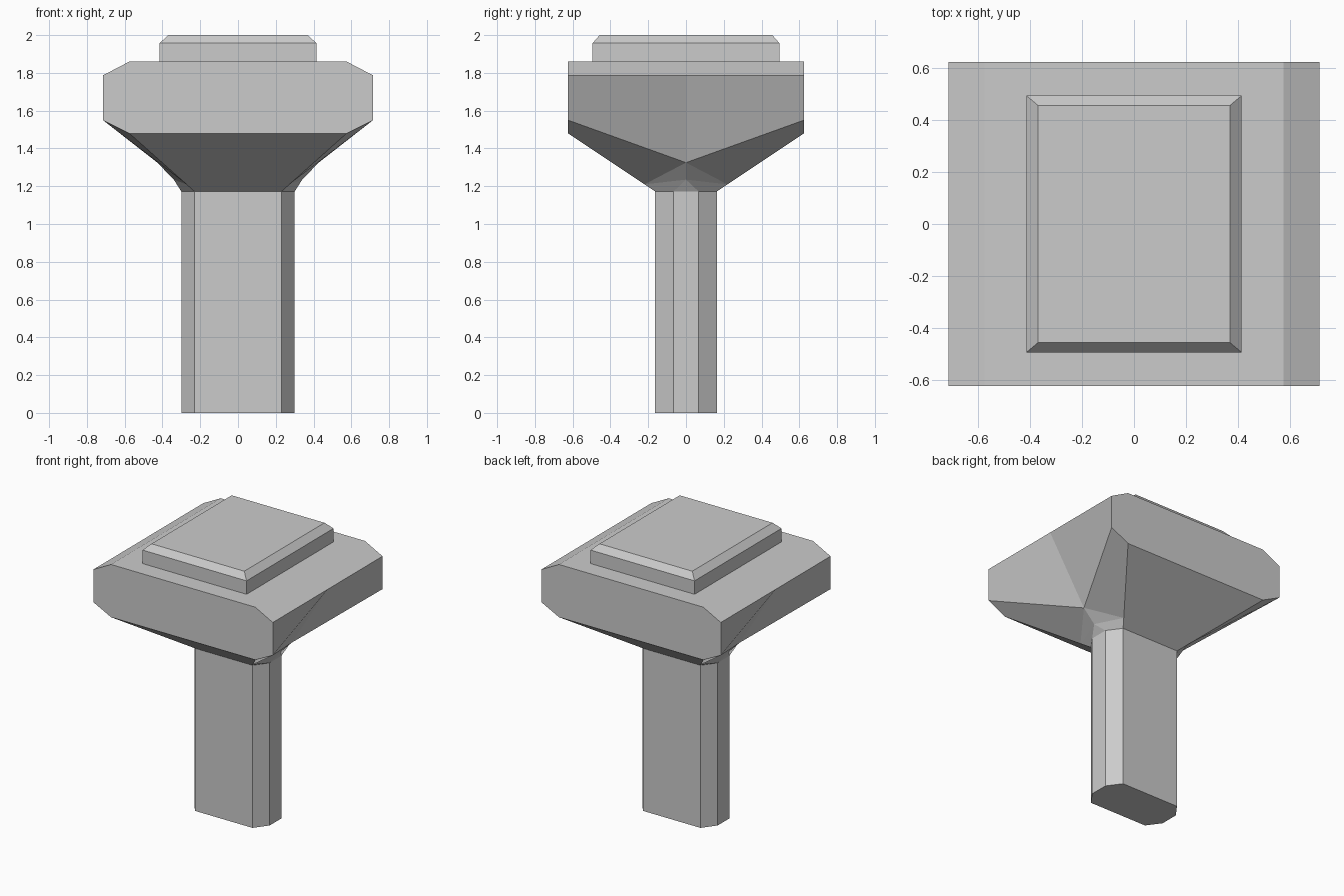
import bpy
import bmesh

if "Cube" in bpy.data.objects:
    bpy.data.objects.remove(bpy.data.objects["Cube"])


def make_object(name, bm):
    bmesh.ops.recalc_face_normals(bm, faces=bm.faces)
    mesh = bpy.data.meshes.new(name)
    bm.to_mesh(mesh)
    bm.free()
    obj = bpy.data.objects.new(name, mesh)
    bpy.context.collection.objects.link(obj)
    return obj


def loft(name, rings):
    """Closed solid through equal-length rings of points."""
    bm = bmesh.new()
    loops = [[bm.verts.new(p) for p in ring] for ring in rings]
    n = len(loops[0])
    for a, b in zip(loops, loops[1:]):
        for i in range(n):
            j = (i + 1) % n
            bm.faces.new((a[i], a[j], b[j], b[i]))
    bm.faces.new(loops[0])
    bm.faces.new(loops[-1])
    return make_object(name, bm)


def rect(x, y, z):
    return [(x, y, z), (-x, y, z), (-x, -y, z), (x, -y, z)]


# Handle: flattened octagonal prism
q = [(0.30, 0.067), (0.23, 0.163)]
octagon = (q + [(-x, y) for x, y in reversed(q)]
           + [(-x, -y) for x, y in q] + [(x, -y) for x, y in reversed(q)])
loft("handle", [[(x, y, z) for x, y in octagon] for z in (0, 1.172)])

# Raised cap with bevelled top rim
loft("top_cap", [rect(0.415, 0.495, 1.85), rect(0.415, 0.495, 1.957), rect(0.37, 0.457, 2.0)])

# Head: one quarter, mirrored in x and y
pts = {
    "top_mid": (0, 0, 1.86), "top_back": (0, 0.625, 1.86),
    "top_corner": (0.575, 0.625, 1.86), "top_side": (0.575, 0, 1.86),
    "rim_corner": (0.715, 0.625, 1.787), "rim_side": (0.715, 0, 1.787),
    "low_corner": (0.715, 0.625, 1.55), "low_bevel": (0.575, 0.625, 1.48),
    "low_back": (0, 0.625, 1.48), "valley": (0.427, 0, 1.325),
    "neck": (0.272, 0.22, 1.21), "notch": (0.34, 0, 1.235),
    "s0": (0, 0.163, 1.172), "s1": (0.23, 0.163, 1.172),
    "s2": (0.30, 0.067, 1.172), "s3": (0.30, 0, 1.172),
}
faces = [
    "top_mid top_side top_corner top_back",
    "top_side rim_side rim_corner top_corner",
    "top_back top_corner rim_corner low_corner low_bevel low_back",
    "rim_side valley low_corner rim_corner",
    "low_corner valley neck low_bevel",
    "low_back low_bevel neck s1 s0",
    "valley notch neck",
    "neck notch s2 s1",
    "notch s3 s2",
]
bm = bmesh.new()
v = {k: bm.verts.new(p) for k, p in pts.items()}
for f in faces:
    bm.faces.new([v[k] for k in f.split()])
head = make_object("head", bm)
# Make sure the quarter's top faces upward
if head.data.polygons[0].normal.z < 0:
    head.data.flip_normals()
mirror = head.modifiers.new("mirror", 'MIRROR')
mirror.use_axis = (True, True, False)
mirror.merge_threshold = 0.0005
